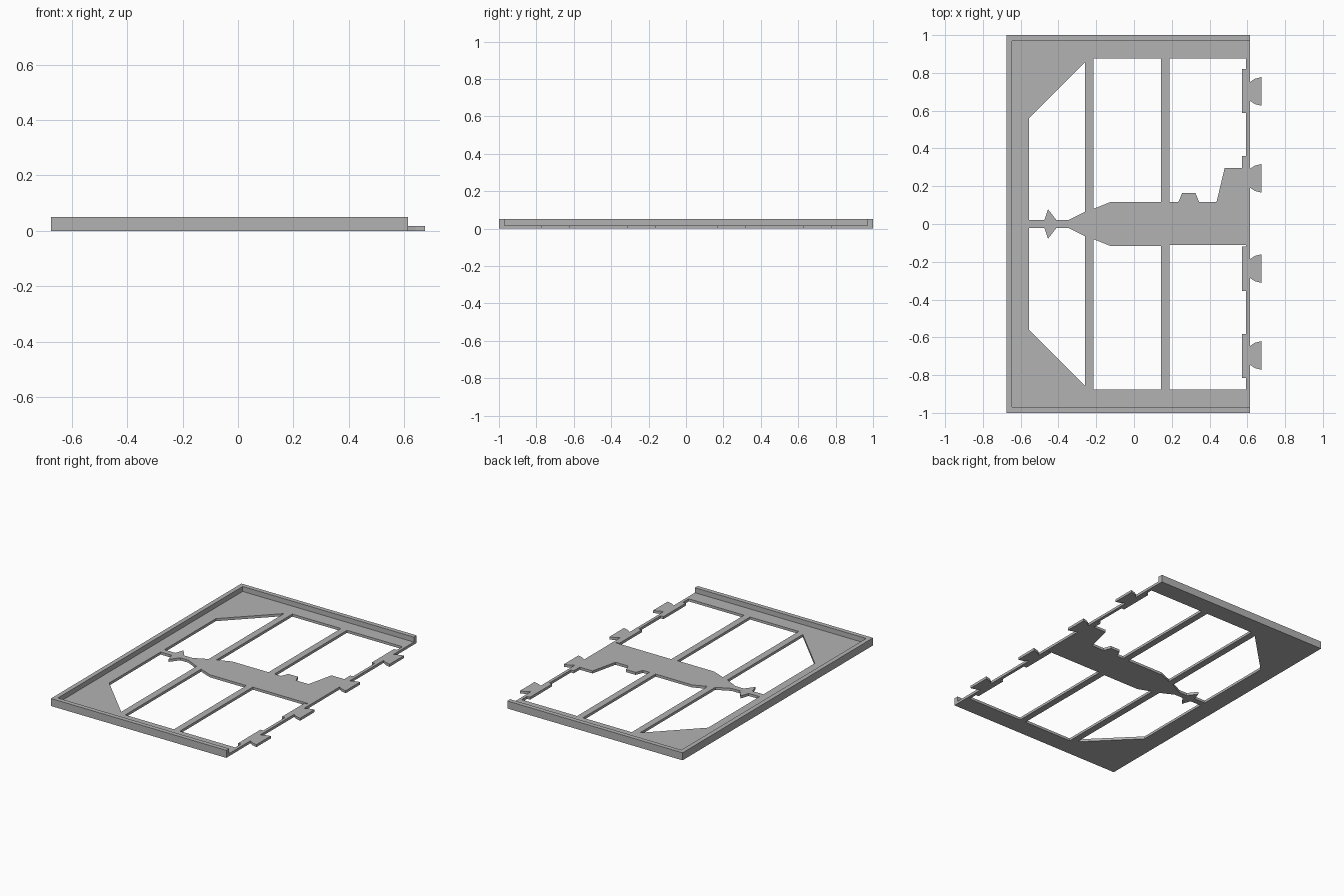
import bpy
import bmesh
from mathutils import Vector

cube = bpy.data.objects.get("Cube")
if cube:
    bpy.data.objects.remove(cube, do_unlink=True)

PLATE_T, RIM_H, RIM_W = 0.017, 0.05, 0.03
LEFT, RIGHT, HALF = -0.675, 0.614, 1.0
INNER, SIDE = LEFT + RIM_W, HALF - RIM_W

grey = bpy.data.materials.new("plain grey")
grey.use_nodes = True
GREY = (0.45, 0.45, 0.45, 1)
grey.diffuse_color = GREY
grey.node_tree.nodes["Principled BSDF"].inputs["Base Color"].default_value = GREY


def flat_part(name, loops, height):
    """Fill an outline (with further loops as holes) and extrude it up from z = 0."""
    curve = bpy.data.curves.new(name + "_outline", "CURVE")
    curve.dimensions = "2D"
    curve.fill_mode = "BOTH"
    curve.extrude = height / 2
    for loop in loops:
        spline = curve.splines.new("POLY")
        spline.points.add(len(loop) - 1)
        for point, (x, y) in zip(spline.points, loop):
            point.co = (x, y, 0, 1)
        spline.use_cyclic_u = True
    helper = bpy.data.objects.new(name + "_outline", curve)
    bpy.context.collection.objects.link(helper)
    bpy.context.view_layer.update()
    graph = bpy.context.evaluated_depsgraph_get()
    mesh = bpy.data.meshes.new_from_object(helper.evaluated_get(graph))
    bpy.data.objects.remove(helper, do_unlink=True)

    # Weld the caps to the walls and lift the part onto the ground
    bm = bmesh.new()
    bm.from_mesh(mesh)
    bmesh.ops.remove_doubles(bm, verts=bm.verts, dist=1e-5)
    bmesh.ops.recalc_face_normals(bm, faces=bm.faces)
    bmesh.ops.translate(bm, verts=bm.verts, vec=Vector((0, 0, height / 2)))
    for face in bm.faces:
        face.smooth = False
        face.material_index = 0
    bm.to_mesh(mesh)
    bm.free()
    mesh.name = name
    mesh.materials.clear()
    mesh.materials.append(grey)
    obj = bpy.data.objects.new(name, mesh)
    bpy.context.collection.objects.link(obj)
    return obj


# Raised rim around three sides, open on the hinge side
flat_part("raised_rim", [[
    (RIGHT, HALF), (LEFT, HALF), (LEFT, -HALF), (RIGHT, -HALF),
    (RIGHT, -SIDE), (INNER, -SIDE), (INNER, SIDE), (RIGHT, SIDE)]], RIM_H)

# Window openings, leaving crossbars and the central silhouette between them
tail_back = [(-0.555, 0.56), (-0.26, 0.855), (-0.26, 0.064), (-0.35, 0.02),
             (-0.41, 0.02), (-0.455, 0.078), (-0.475, 0.02), (-0.555, 0.02)]
tail_front = [(x, -y) for x, y in tail_back]
middle_back = [(-0.215, 0.877), (0.143, 0.877), (0.143, 0.116),
               (-0.125, 0.116), (-0.215, 0.08)]
middle_front = [(x, -y) for x, y in middle_back]

EDGE, PAD = 0.594, 0.573
nose_back = [(0.187, 0.877), (0.187, 0.116), (0.235, 0.116), (0.255, 0.165),
             (0.325, 0.165), (0.345, 0.116), (0.437, 0.116), (0.48, 0.297),
             (PAD, 0.297), (PAD, 0.36), (EDGE, 0.36), (EDGE, 0.587),
             (PAD, 0.587), (PAD, 0.82), (EDGE, 0.82), (EDGE, 0.877)]
nose_front = [(0.187, -0.877), (0.187, -0.112), (EDGE, -0.112), (EDGE, -0.12),
              (PAD, -0.12), (PAD, -0.354), (EDGE, -0.354), (EDGE, -0.582),
              (PAD, -0.582), (PAD, -0.816), (EDGE, -0.816), (EDGE, -0.877)]

floor = [(INNER, -SIDE), (RIGHT, -SIDE), (RIGHT, SIDE), (INNER, SIDE)]
flat_part("floor_plate", [floor, tail_back, tail_front, middle_back,
                          middle_front, nose_back, nose_front], PLATE_T)

# Flared connecting tabs on the open side
half_tab = [(RIGHT, 0.05), (0.64, 0.067), (0.675, 0.076)]
tab = half_tab + [(x, -y) for x, y in reversed(half_tab)]
for number, centre in enumerate((0.702, 0.242, -0.236, -0.696), 1):
    flat_part(f"connecting_tab_{number}",
              [[(x, y + centre) for x, y in tab]], PLATE_T)
